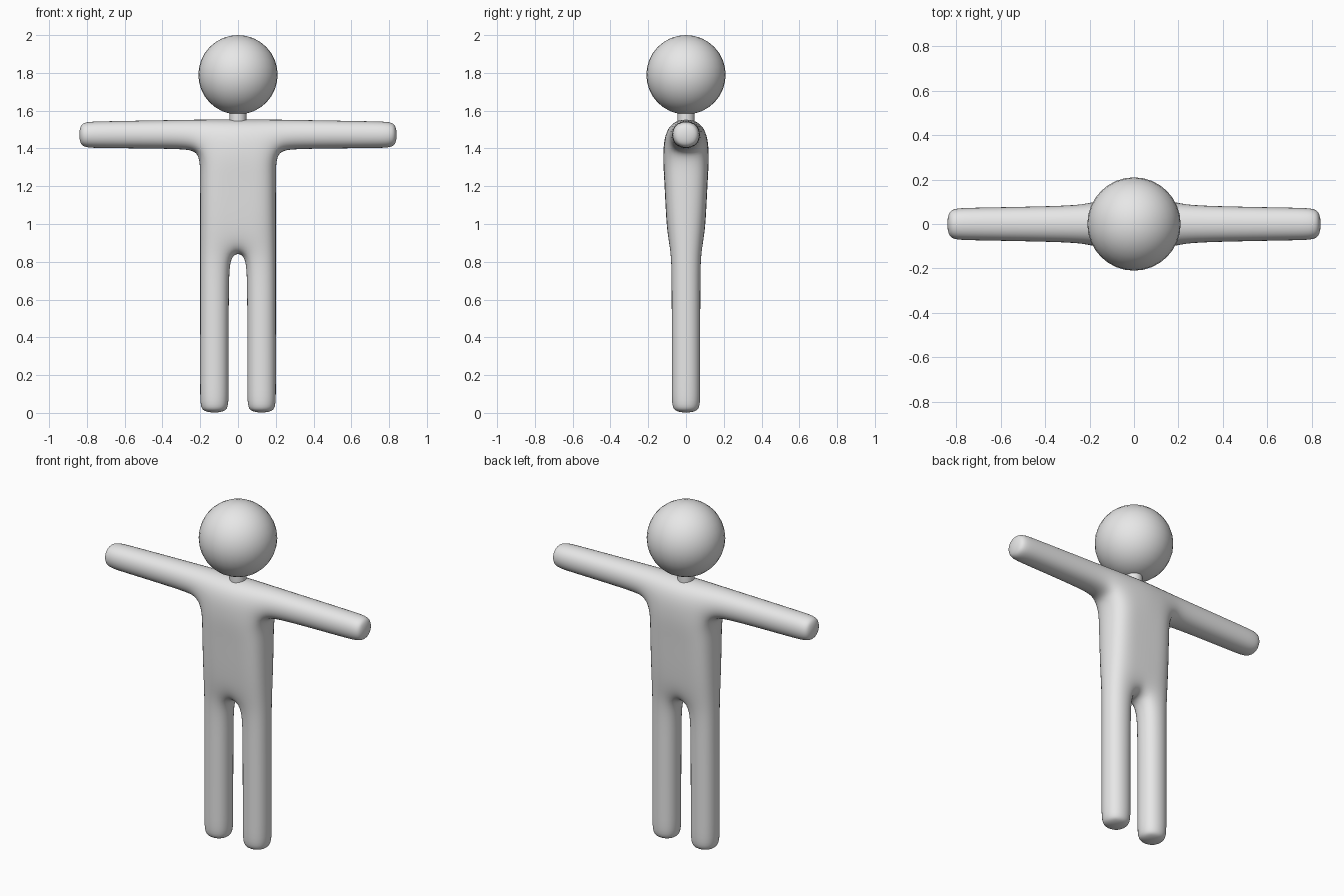
import bpy, bmesh
from mathutils import Matrix

if "Cube" in bpy.data.objects:
    bpy.data.objects.remove(bpy.data.objects["Cube"])

grey = bpy.data.materials.new("plain grey")
grey.diffuse_color = (0.8, 0.8, 0.8, 1)
grey.use_nodes = True
grey.node_tree.nodes["Principled BSDF"].inputs["Base Color"].default_value = grey.diffuse_color


def finish(name, bm, angle=None):
    """Turn a bmesh into a smooth, coloured object."""
    bmesh.ops.recalc_face_normals(bm, faces=bm.faces[:])
    for f in bm.faces:
        f.smooth = True
    mesh = bpy.data.meshes.new(name)
    bm.to_mesh(mesh)
    bm.free()
    mesh.materials.append(grey)
    ob = bpy.data.objects.new(name, mesh)
    bpy.context.collection.objects.link(ob)
    if angle:
        bpy.context.view_layer.objects.active = ob
        ob.select_set(True)
        bpy.ops.object.shade_smooth_by_angle(angle=angle)
        ob.select_set(False)
    return ob


# Body cage rows: height, inner x, inner half depth, outer x, outer half depth
rows = [
    (-0.004, 0.043, 0.082, 0.207, 0.082),   # sole
    (0.07, 0.043, 0.082, 0.207, 0.082),
    (0.70, 0.043, 0.082, 0.207, 0.082),
    (0.84, 0.035, 0.085, 0.207, 0.085),     # crotch
    (1.00, 0.045, 0.105, 0.207, 0.100),
    (1.25, 0.050, 0.115, 0.207, 0.112),
    (1.38, 0.050, 0.126, 0.207, 0.112),     # armpit
    (1.56, 0.050, 0.100, 0.207, 0.088),     # shoulder
]
# Arm cage stations: x, bottom z, top z, half depth
arm = [(0.207, 1.38, 1.56, 0.112), (0.29, 1.392, 1.558, 0.088),
       (0.775, 1.396, 1.549, 0.079), (0.846, 1.400, 1.545, 0.076)]

# Front outline as quads of (x, z, half depth)
inner = [(x, z, d) for z, x, d, _, _ in rows]
outer = [(x, z, d) for z, _, _, x, d in rows]
low = [outer[6]] + [(x, z, d) for x, z, _, d in arm[1:]]
high = [outer[7]] + [(x, z, d) for x, _, z, d in arm[1:]]
flip = lambda p: (-p[0], p[1], p[2])
side = [(inner[i], outer[i], outer[i + 1], inner[i + 1]) for i in range(7)]
side += [(low[i], low[i + 1], high[i + 1], high[i]) for i in range(3)]
quads = side + [tuple(flip(p) for p in reversed(q)) for q in side]
quads += [(flip(inner[i]), inner[i], inner[i + 1], flip(inner[i + 1]))
          for i in range(3, 7)]

# Body: front and back skins joined along the outline, then subdivided
bm = bmesh.new()
verts = {}


def vert(p, s):
    if (p, s) not in verts:
        verts[p, s] = bm.verts.new((p[0], s * p[2], p[1]))
    return verts[p, s]


edges = {(q[i], q[(i + 1) % 4]) for q in quads for i in range(4)}
for q in quads:
    bm.faces.new([vert(p, -1) for p in q])
    bm.faces.new([vert(p, 1) for p in reversed(q)])
for a, b in sorted(edges):
    if (b, a) not in edges:
        bm.faces.new([vert(b, -1), vert(a, -1), vert(a, 1), vert(b, 1)])
body = finish("body", bm)
sub = body.modifiers.new("rounding", 'SUBSURF')
sub.levels = sub.render_levels = 3

# Neck
bm = bmesh.new()
bmesh.ops.create_cone(bm, cap_ends=True, segments=32, radius1=0.045,
                      radius2=0.045, depth=0.14,
                      matrix=Matrix.Translation((0, 0, 1.57)))
finish("neck", bm, 0.6)

# Head
bm = bmesh.new()
bmesh.ops.create_uvsphere(bm, u_segments=32, v_segments=16, radius=0.21,
                          matrix=Matrix.Translation((0, 0, 1.79)))
finish("head", bm)
